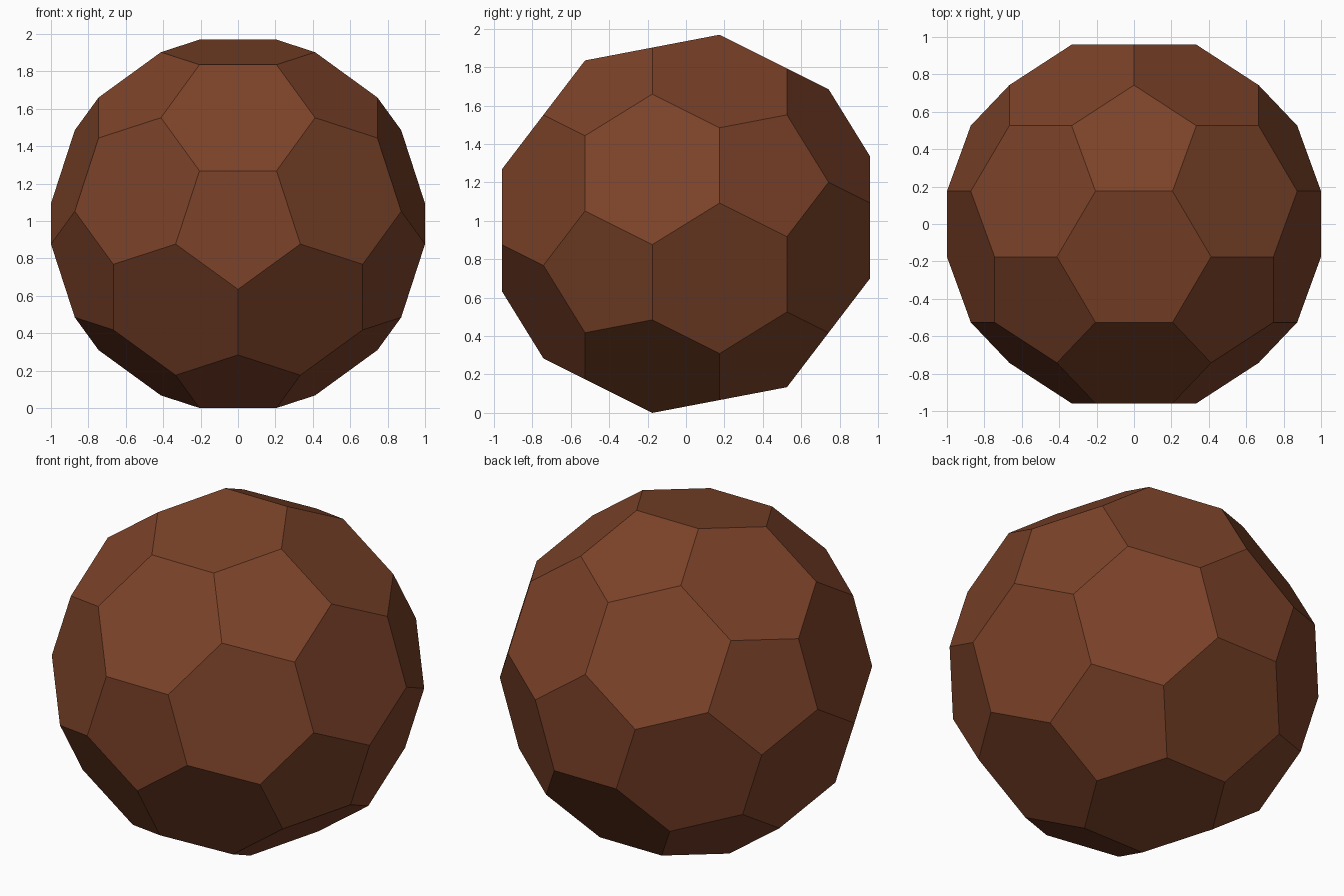
import bpy, bmesh
from math import sqrt, atan
from mathutils import Matrix, Vector
from itertools import permutations

if "Cube" in bpy.data.objects:
    bpy.data.objects.remove(bpy.data.objects["Cube"])

PHI = (1 + sqrt(5)) / 2

# Icosahedron corners from three golden rectangles
corners = []
for s in (1, -1):
    for t in (1, -1):
        corners += [Vector((s * PHI, t, 0)), Vector((0, s * PHI, t)), Vector((t, 0, s * PHI))]

# Cutting each edge at its thirds gives the corners of the football shape
bm = bmesh.new()
for a, b in permutations(corners, 2):
    if (a - b).length < 2.01:
        bm.verts.new(a.lerp(b, 1 / 3))
bmesh.ops.convex_hull(bm, input=bm.verts[:])
bmesh.ops.dissolve_limit(bm, angle_limit=0.05, verts=bm.verts[:], edges=bm.edges[:])

# Half-width 1 in x, a pentagon facing front and back, resting on the ground
bmesh.ops.transform(bm, verts=bm.verts[:],
                    matrix=Matrix.Rotation(atan(1 / PHI), 4, 'X') @ Matrix.Scale(1 / PHI, 4))
bmesh.ops.translate(bm, verts=bm.verts[:], vec=(0, 0, -min(v.co.z for v in bm.verts)))
bmesh.ops.recalc_face_normals(bm, faces=bm.faces[:])

mesh = bpy.data.meshes.new("faceted_ball")
bm.to_mesh(mesh)
bm.free()
ball = bpy.data.objects.new("faceted_ball", mesh)
bpy.context.collection.objects.link(ball)

# Brown leather
brown = bpy.data.materials.new("brown")
brown.diffuse_color = (0.2, 0.055, 0.022, 1)
brown.use_nodes = True
brown.node_tree.nodes["Principled BSDF"].inputs["Base Color"].default_value = brown.diffuse_color
mesh.materials.append(brown)
